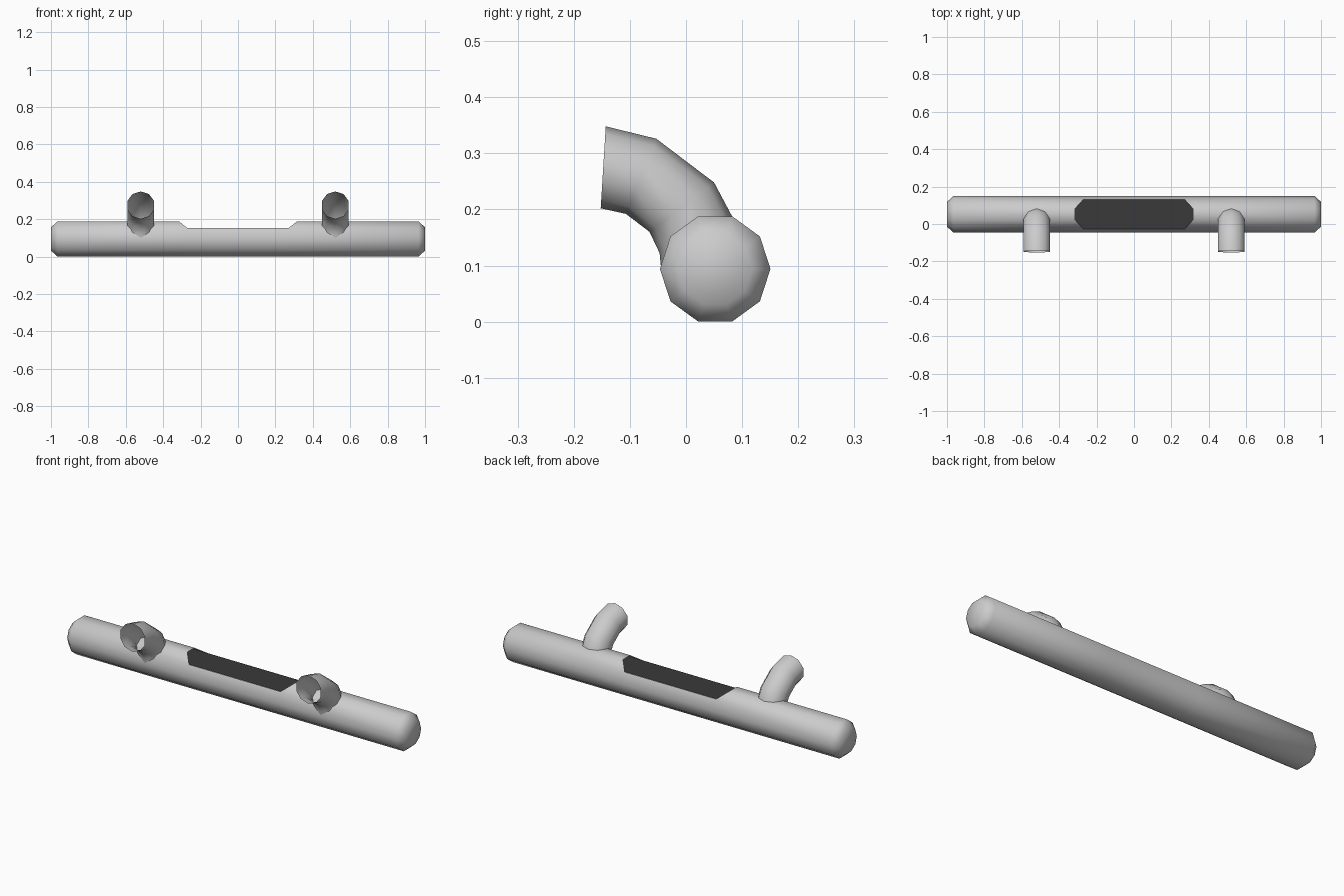
import bpy, bmesh, math
from mathutils import Vector

if "Cube" in bpy.data.objects:
    bpy.data.objects.remove(bpy.data.objects["Cube"])

CY, CZ, R, N = 0.052, 0.094, 0.0985, 10


def material(name, c):
    m = bpy.data.materials.new(name)
    m.diffuse_color = (c, c, c, 1)
    m.use_nodes = True
    m.node_tree.nodes["Principled BSDF"].inputs["Base Color"].default_value = m.diffuse_color
    return m


grey = material("light grey", 0.6)
dark = material("dark grey", 0.042)


def finish(name, bm, mat, smooth=True, recalc=True):
    if recalc:
        bmesh.ops.recalc_face_normals(bm, faces=bm.faces)
    me = bpy.data.meshes.new(name)
    bm.to_mesh(me)
    bm.free()
    me.materials.append(mat)
    for p in me.polygons:
        p.use_smooth = smooth
    ob = bpy.data.objects.new(name, me)
    bpy.context.collection.objects.link(ob)
    return ob


def bridge(bm, a, b, skip=()):
    n = len(a)
    for i in range(n):
        if i not in skip:
            j = (i + 1) % n
            bm.faces.new((a[i], a[j], b[j], b[i]))


# Main tube: ten sides, chamfered ends, opening along the top
bm = bmesh.new()
rings = []
for x, r, top_x in ((-1, 0.066, -1), (-0.965, R, -0.965), (-0.27, R, -0.315),
                    (0.27, R, 0.315), (0.965, R, 0.965), (1, 0.066, 1)):
    ring = []
    for i in range(N):
        a = 2 * math.pi * i / N
        ring.append(bm.verts.new((top_x if i in (2, 3) else x,
                                  CY + r * math.cos(a), CZ + r * math.sin(a))))
    rings.append(ring)
for k in range(5):
    bridge(bm, rings[k], rings[k + 1], skip=(1, 2, 3) if k == 2 else ())
bm.faces.new(rings[0])
bm.faces.new(rings[-1])
finish("main_tube", bm, grey)

# Dark panel lying inside the opening
bm = bmesh.new()
bm.faces.new([bm.verts.new(p) for p in
              ((-0.36, -0.0265, 0.152), (0.36, -0.0265, 0.152),
               (0.36, 0.1305, 0.152), (-0.36, 0.1305, 0.152))])
finish("dark_panel", bm, dark, smooth=False, recalc=False)

# Two open curved pipes; each ring is given by its upper and lower (y, z) point
PAIRS = (((-0.143, 0.348), (-0.152, 0.202)),
         ((-0.053, 0.326), (-0.107, 0.192)),
         ((0.050, 0.248), (-0.065, 0.160)),
         ((0.082, 0.188), (-0.047, 0.122)),
         ((0.101, 0.110), (-0.044, 0.090)))
for name, x0 in (("left_pipe", -0.52), ("right_pipe", 0.52)):
    bm = bmesh.new()
    rings = []
    for t, b in PAIRS:
        t, b = Vector((x0, *t)), Vector((x0, *b))
        c, u = (t + b) / 2, (t - b) / 2
        rings.append([bm.verts.new(c + u * math.cos(2 * math.pi * i / N)
                                   + Vector((0.075 * math.sin(2 * math.pi * i / N), 0, 0)))
                      for i in range(N)])
    for k in range(len(rings) - 1):
        bridge(bm, rings[k], rings[k + 1])
    ob = finish(name, bm, grey)
